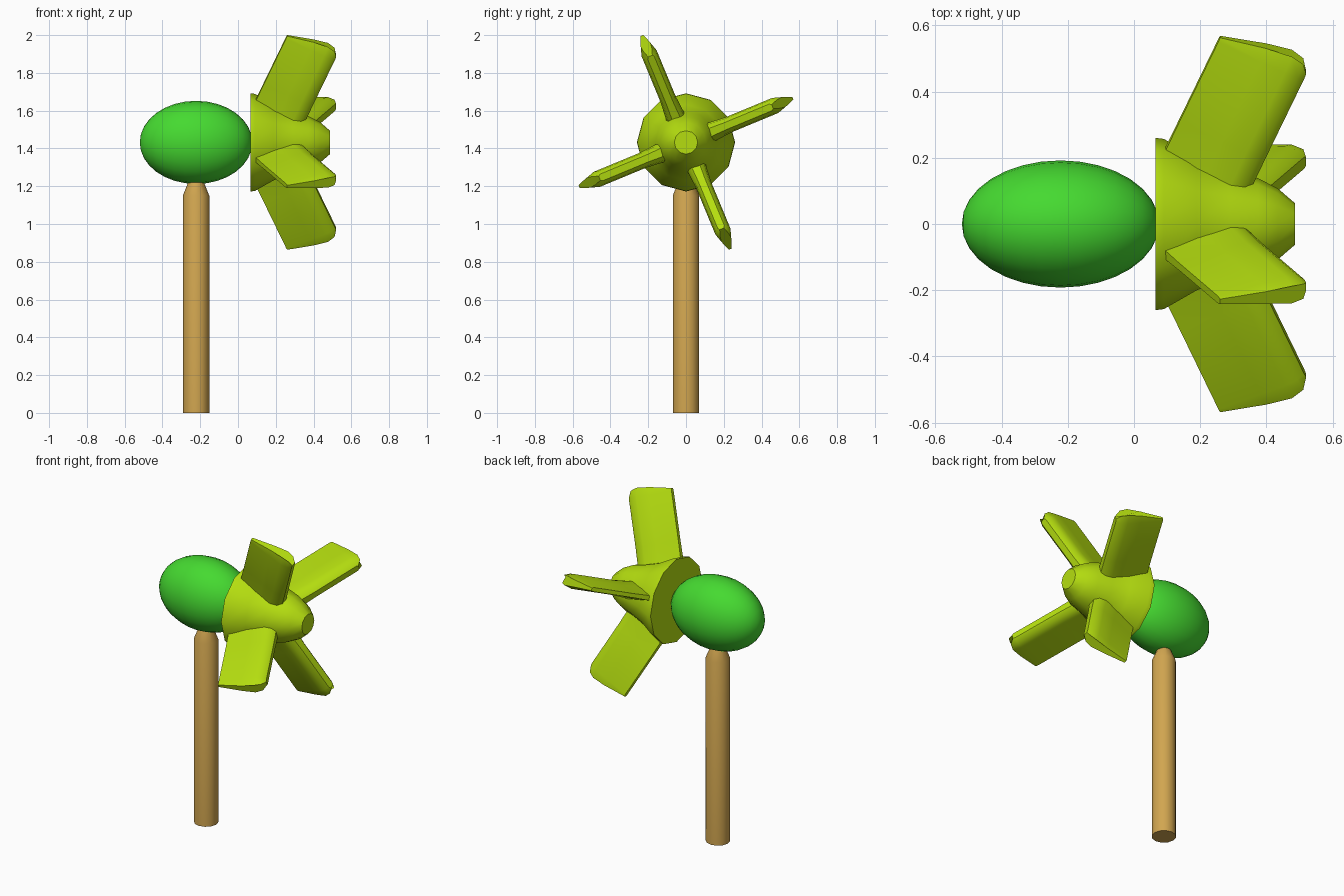
import bpy, bmesh
from math import sin, cos, radians, pi
from mathutils import Vector, Matrix

if "Cube" in bpy.data.objects:
    bpy.data.objects.remove(bpy.data.objects["Cube"])


def material(name, rgb):
    m = bpy.data.materials.new(name)
    m.diffuse_color = (*rgb, 1)
    m.use_nodes = True
    m.node_tree.nodes["Principled BSDF"].inputs["Base Color"].default_value = m.diffuse_color
    return m


GREEN = material("body_green", (0.06, 0.70, 0.03))
LIME = material("propeller_lime", (0.46, 0.73, 0.005))
WOOD = material("post_wood", (0.64, 0.38, 0.08))


def finish(bm, name, mat, angle):
    bmesh.ops.recalc_face_normals(bm, faces=bm.faces)
    me = bpy.data.meshes.new(name)
    bm.to_mesh(me)
    bm.free()
    ob = bpy.data.objects.new(name, me)
    bpy.context.collection.objects.link(ob)
    me.materials.append(mat)
    bpy.ops.object.select_all(action='DESELECT')
    ob.select_set(True)
    bpy.context.view_layer.objects.active = ob
    bpy.ops.object.shade_smooth_by_angle(angle=radians(angle))
    return ob


def loft(bm, rings):
    """Skin a list of equal point loops and cap both ends."""
    loops = [[bm.verts.new(p) for p in r] for r in rings]
    n = len(loops[0])
    for a, b in zip(loops, loops[1:]):
        for i in range(n):
            j = (i + 1) % n
            bm.faces.new((a[i], a[j], b[j], b[i]))
    bm.faces.new(loops[0])
    bm.faces.new(loops[-1])


AXIS_Z = 1.432

# post: round pole with a tapered top
bm = bmesh.new()
loft(bm, [[(-0.222 + r * cos(2 * pi * i / 12), r * sin(2 * pi * i / 12), z)
           for i in range(12)]
          for z, r in ((0, 0.07), (1.15, 0.07), (1.225, 0.04))])
finish(bm, "post", WOOD, 35)

# body: egg-shaped ellipsoid lying along x
bm = bmesh.new()
bmesh.ops.create_uvsphere(bm, u_segments=24, v_segments=16, radius=1)
bm.transform(Matrix.Translation((-0.222, 0, 1.432))
             @ Matrix.Diagonal((0.298, 0.192, 0.22, 1))
             @ Matrix.Rotation(pi / 2, 4, 'Y'))
finish(bm, "body", GREEN, 60)

# hub: flared disc narrowing to a blunt nose
bm = bmesh.new()
HUB = ((0.065, 0.26), (0.09, 0.257), (0.19, 0.2), (0.29, 0.163),
       (0.375, 0.138), (0.435, 0.107), (0.487, 0.062))
loft(bm, [[(x, r * sin(2 * pi * i / 12), AXIS_Z + r * cos(2 * pi * i / 12))
           for i in range(12)] for x, r in HUB])
finish(bm, "propeller_hub", LIME, 40)

# blades: forward-swept teardrop sections with a crowned tip
SECTION = ((0, 0.012, 0), (0.14, 0.031, 0.03), (0.22, 0.043, 0.04),
           (0.262, 0.037, 0.03), (0.285, 0.019, 0))  # chord, half thickness, crown


def blade_ring(back, thick, crown, out, side):
    pts = []
    for sign, pts_in in ((1, SECTION), (-1, SECTION[::-1])):
        for c, t, b in pts_in:
            d = b * crown - back
            x = 0.26 + 0.912 * c + 0.41 * d
            r = 0.612 - 0.41 * c + 0.912 * d
            pts.append(Vector((x, 0, AXIS_Z)) + out * r + side * (sign * t * thick))
    return pts


for k in range(4):
    a = radians(22.5 + 90 * k)
    out, side = Vector((0, -sin(a), cos(a))), Vector((0, cos(a), sin(a)))
    bm = bmesh.new()
    loft(bm, [blade_ring(0.46, 1.3, 0, out, side), blade_ring(0.3, 1, 0, out, side),
              blade_ring(0.012, 1, 0, out, side), blade_ring(0, 0.65, 1, out, side)])
    finish(bm, f"blade_{k + 1}", LIME, 40)
